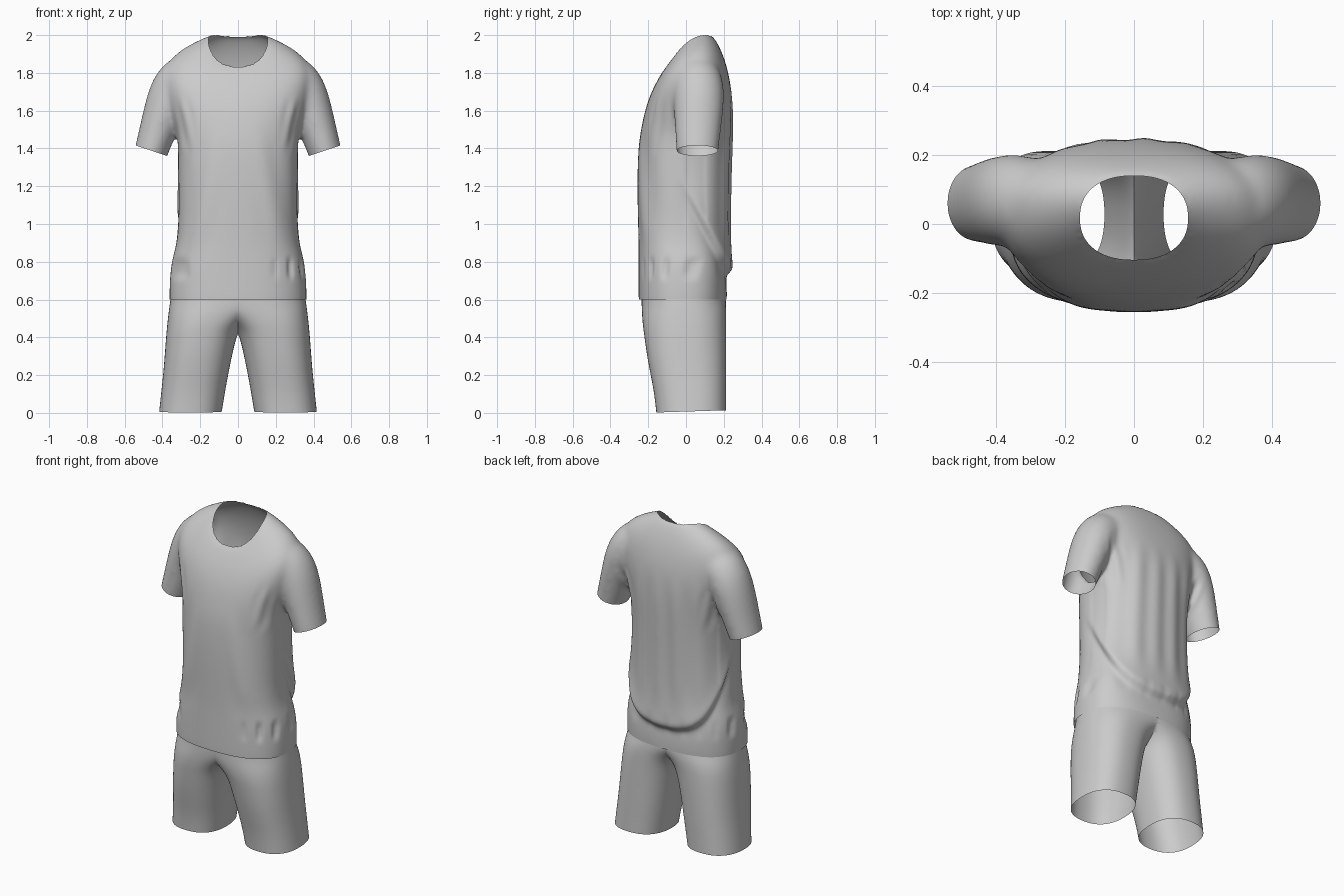
import bpy, bmesh, math
from mathutils import Vector

if "Cube" in bpy.data.objects:
    bpy.data.objects.remove(bpy.data.objects["Cube"], do_unlink=True)

fabric = bpy.data.materials.new("grey fabric")
fabric.use_nodes = True
GREY = (0.6, 0.6, 0.6, 1)
fabric.diffuse_color = GREY
fabric.node_tree.nodes["Principled BSDF"].inputs["Base Color"].default_value = GREY


def power(v, n):
    return math.copysign(abs(v) ** (2 / n), v)


def loft(bm, rings, caps):
    """Skin a list of equally long point rings."""
    rows = [[bm.verts.new(p) for p in r] for r in rings]
    for a, b in zip(rows, rows[1:]):
        for i in range(len(a)):
            j = (i + 1) % len(a)
            bm.faces.new((a[i], a[j], b[j], b[i]))
    if caps:
        bm.faces.new(rows[0][::-1])
        bm.faces.new(rows[-1])


def flat_ring(z_front, z_side, z_back, x_in, x_mid, x_out, y_front, y_back, n=2.5, count=32):
    """Superellipse ring whose height varies from front to back."""
    pts = []
    for i in range(count):
        a = math.tau * i / count
        c, t = power(math.cos(a), n), power(math.sin(a), n)
        x = x_mid + c * ((x_out - x_mid) if c > 0 else (x_mid - x_in))
        y = (y_front + y_back) / 2 + t * (y_back - y_front) / 2
        z = z_side + t * (z_back - z_front) / 2 + t * t * ((z_front + z_back) / 2 - z_side)
        pts.append((x, y, z))
    return pts


def make(name, bm):
    bmesh.ops.recalc_face_normals(bm, faces=bm.faces)
    me = bpy.data.meshes.new(name)
    bm.to_mesh(me)
    bm.free()
    me.materials.append(fabric)
    ob = bpy.data.objects.new(name, me)
    bpy.context.collection.objects.link(ob)
    return ob


def apply(ob, kind, **settings):
    mod = ob.modifiers.new(kind.lower(), kind)
    for k, v in settings.items():
        setattr(mod, k, v)
    bpy.context.view_layer.objects.active = ob
    bpy.ops.object.modifier_apply(modifier=mod.name)


def finish(ob):
    bpy.ops.object.select_all(action='DESELECT')
    ob.select_set(True)
    bpy.context.view_layer.objects.active = ob
    bpy.ops.object.shade_smooth_by_angle(angle=math.radians(60))


def ramp(v, lo, hi):
    t = min(1, max(0, (v - lo) / (hi - lo)))
    return t * t * (3 - 2 * t)


def band(v, lo, hi, soft):
    return ramp(v, lo, lo + soft) * (1 - ramp(v, hi - soft, hi))


# Shirt body: front, side and back heights, half width, front and back depth
BODY = [
    (.5, .5, .5, .365, -.25, .215), (.6, .6, .6, .365, -.252, .222),
    (.7, .7, .7, .364, -.252, .23), (.8, .8, .8, .355, -.252, .235),
    (.88, .88, .88, .33, -.252, .235), (.97, .97, .97, .323, -.254, .235),
    (1.2, 1.2, 1.2, .315, -.26, .238), (1.4, 1.4, 1.4, .312, -.255, .245),
    (1.5, 1.5, 1.55, .33, -.24, .25), (1.62, 1.66, 1.7, .375, -.215, .245),
    (1.72, 1.82, 1.82, .4, -.175, .222), (1.78, 1.91, 1.91, .325, -.14, .192),
    (1.835, 1.975, 1.985, .175, -.108, .153), (1.86, 2.0, 2.02, .1, -.06, .12)]
bm = bmesh.new()
loft(bm, [flat_ring(a, b, c, -w, 0, w, f, k) for a, b, c, w, f, k in BODY], True)

# Sleeves: centre x, y, z, half width, half depth, tilt of the section
SLEEVE = [(.17, .05, 1.82, .1, .1, 62), (.28, .06, 1.785, .13, .132, 54),
          (.36, .07, 1.69, .132, .138, 40), (.412, .065, 1.54, .104, .128, 24),
          (.458, .06, 1.388, .09, .113, 18), (.478, .06, 1.33, .088, .11, 18)]
for side in (1, -1):
    rings = []
    for x, y, z, w, d, tilt in SLEEVE:
        ca, sa = math.cos(math.radians(tilt)), math.sin(math.radians(tilt))
        angles = [math.tau * i / 24 for i in range(24)]
        rings.append([(side * (x + w * ca * math.cos(a)), y + d * math.sin(a),
                       z + w * sa * math.cos(a)) for a in angles])
    loft(bm, rings, True)
shirt = make("shirt", bm)
apply(shirt, 'SUBSURF', levels=2)
apply(shirt, 'REMESH', mode='VOXEL', voxel_size=0.01)
apply(shirt, 'SMOOTH', factor=0.5, iterations=35)

bm = bmesh.new()
bm.from_mesh(shirt.data)


def trim(faces, point, normal):
    geom = set(faces)
    for f in faces:
        geom.update(f.verts)
        geom.update(f.edges)
    bmesh.ops.bisect_plane(bm, geom=list(geom), plane_co=point, plane_no=normal, clear_outer=True)


# Open the hem and the cuffs
trim(bm.faces[:], (0, 0, .6), (0, 0, -1))
for side in (1, -1):
    cuff = [f for f in bm.faces
            if f.calc_center_median().x * side > .34 and 1.2 < f.calc_center_median().z < 1.5]
    trim(cuff, (side * .458, .06, 1.388), (side * .316, 0, -.95))

# Open the neck and round its edge
NX, NY, NC = .157, .122, .018


def neck(co):
    return (abs(co.x / NX) ** 2.3 + abs((co.y - NC) / NY) ** 2.3) ** (1 / 2.3)


hole = [f for f in bm.faces
        if f.calc_center_median().z > 1.7 and neck(f.calc_center_median()) < 1]
bmesh.ops.delete(bm, geom=hole, context='FACES')
for v in bm.verts:
    if v.is_boundary and v.co.z > 1.7:
        r = neck(v.co)
        v.co.x /= r
        v.co.y = NC + (v.co.y - NC) / r

# Cloth folds
bm.normal_update()
for v in bm.verts:
    x, y, z = v.co
    out = Vector((v.normal.x, v.normal.y, 0))
    # slack back hanging over the hem band
    s = z - (.725 + 1.83 * (.24 - y))
    weight = ramp(y, -.1, .12) * (1 - ramp(z, 1.1, 1.35))
    push = weight * .025 * math.tanh(s / .025) * math.exp(-abs(s) / .1)
    # drape lines of the back
    if y > .1 and abs(x) < .34 and s > 0:
        push += .004 * math.sin(42 * x + 5 * z * x) * band(z, .8, 1.75, .25)
    # creases from the chest to the waist
    if y < 0 and abs(x) < .34:
        push += .005 * math.sin(30 * (abs(x) + .28 * z)) * band(z, .8, 1.6, .25) * ramp(abs(x), .06, .2)
    # armhole pleats
    if abs(x) < .37:
        pleat = band(z, 1.35, 1.7, .12) * ramp(abs(x), .2, .3) * (1 - ramp(abs(x), .32, .37))
        push += .005 * math.sin(95 * (abs(x) - .25 * z)) * pleat * ramp(abs(y), .06, .16)
    # gathers over the waistband
    gather = max(0, math.sin(55 * x + 40 * y)) * band(z, .69, .84, .06)
    push -= .012 * gather * (ramp(abs(x), .14, .26) if y < .1 else .3)
    v.co += out * push
inner = [v for v in bm.verts if not v.is_boundary]
for _ in range(4):
    bmesh.ops.smooth_vert(bm, verts=inner, factor=.5, use_axis_x=True, use_axis_y=True, use_axis_z=True)
bm.to_mesh(shirt.data)
bm.free()
finish(shirt)

# Shorts: front and back height, inner, middle and outer x, front and back depth of one leg
LEG = [(.002, .014, .085, .25, .418, -.158, .213), (.1, .1, .07, .24, .408, -.168, .213),
       (.2, .2, .052, .225, .397, -.188, .214), (.3, .32, .03, .21, .388, -.207, .214),
       (.41, .46, 0, .18, .379, -.222, .214), (.46, .52, -.04, .155, .373, -.229, .214),
       (.52, .57, -.12, .11, .367, -.234, .213), (.6, .63, -.34, 0, .357, -.237, .21),
       (.7, .7, -.34, 0, .345, -.235, .205), (.84, .84, -.32, 0, .315, -.234, .2)]
bm = bmesh.new()
loft(bm, [flat_ring(lo, (lo + hi) / 2, hi, a, b, c, f, k, 2.4)
          for lo, hi, a, b, c, f, k in LEG], False)
shorts = make("shorts", bm)
apply(shorts, 'SUBSURF', levels=2)
apply(shorts, 'MIRROR', use_axis=(True, False, False), use_bisect_axis=(True, False, False),
      merge_threshold=0.002)
finish(shorts)
